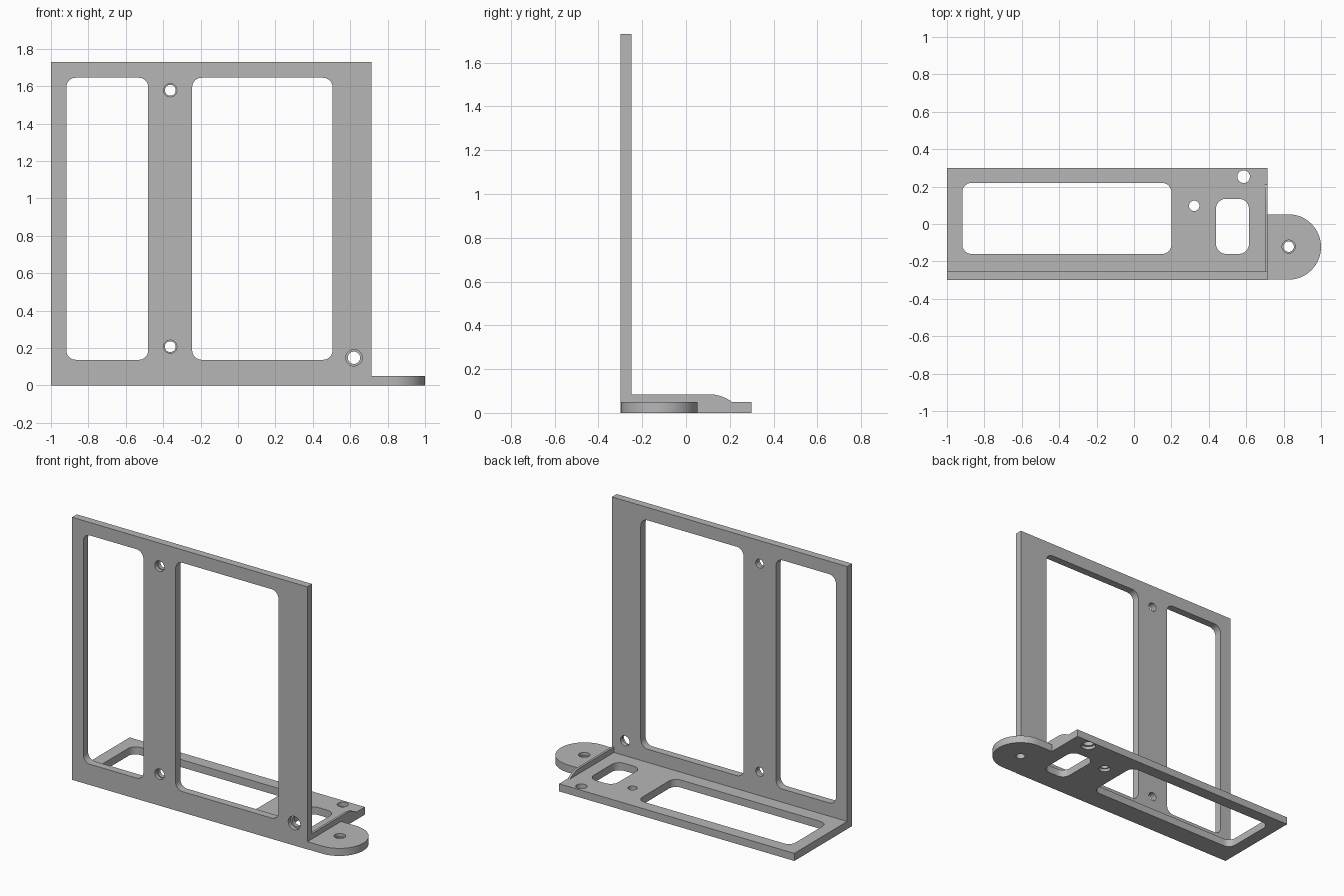
import bpy, bmesh, math
from mathutils import Vector

if "Cube" in bpy.data.objects:
    bpy.data.objects.remove(bpy.data.objects["Cube"])

grey = bpy.data.materials.new("light_grey")
grey.diffuse_color = (0.47, 0.47, 0.47, 1)
grey.use_nodes = True
grey.node_tree.nodes["Principled BSDF"].inputs["Base Color"].default_value = grey.diffuse_color

AXES = {'x': lambda a, b, t: (t, a, b),
        'y': lambda a, b, t: (a, t, b),
        'z': lambda a, b, t: (a, b, t)}


def arc(cx, cy, r, a0, a1, n):
    return [(cx + r * math.cos(math.radians(a0 + (a1 - a0) * i / n)),
             cy + r * math.sin(math.radians(a0 + (a1 - a0) * i / n))) for i in range(n + 1)]


def rect(x0, x1, y0, y1):
    return [(x0, y0), (x1, y0), (x1, y1), (x0, y1)]


def round_rect(x0, x1, y0, y1, r):
    return (arc(x1 - r, y1 - r, r, 0, 90, 8) + arc(x0 + r, y1 - r, r, 90, 180, 8)
            + arc(x0 + r, y0 + r, r, 180, 270, 8) + arc(x1 - r, y0 + r, r, 270, 360, 8))


def circle(x, y, r):
    return arc(x, y, r, 0, 360, 32)[:-1]


def prism(name, outline, lo, hi, axis):
    """Extrude a 2D outline along an axis from lo to hi."""
    bm = bmesh.new()
    face = bm.faces.new([bm.verts.new(AXES[axis](a, b, lo)) for a, b in outline])
    out = bmesh.ops.extrude_face_region(bm, geom=[face], use_keep_orig=True)
    verts = [g for g in out['geom'] if isinstance(g, bmesh.types.BMVert)]
    bmesh.ops.translate(bm, verts=verts, vec=Vector(AXES[axis](0, 0, hi - lo)))
    bmesh.ops.recalc_face_normals(bm, faces=bm.faces)
    mesh = bpy.data.meshes.new(name)
    bm.to_mesh(mesh)
    bm.free()
    mesh.materials.append(grey)
    ob = bpy.data.objects.new(name, mesh)
    bpy.context.collection.objects.link(ob)
    return ob


def activate(ob):
    bpy.ops.object.select_all(action='DESELECT')
    ob.select_set(True)
    bpy.context.view_layer.objects.active = ob


def cut(ob, outline, lo, hi, axis):
    cutter = prism("cutter", outline, lo, hi, axis)
    cutter.hide_render = True
    mod = ob.modifiers.new("cut", 'BOOLEAN')
    mod.operation, mod.solver, mod.object = 'DIFFERENCE', 'EXACT', cutter
    activate(ob)
    bpy.ops.object.modifier_apply(modifier=mod.name)
    bpy.data.objects.remove(cutter)


T = 0.05          # plate thickness
EDGE = 0.715      # right end of the plates

# Upright plate with two windows and three holes counterbored from the front
wall = prism("upright_plate", rect(-1, EDGE, 0, 1.73), -0.3, -0.3 + T, 'y')
for x0, x1 in ((-0.918, -0.48), (-0.245, 0.505)):
    cut(wall, round_rect(x0, x1, 0.137, 1.645, 0.05), -0.4, -0.1, 'y')
for x, z, r, bore in ((-0.362, 1.578, 0.029, 0.035), (-0.362, 0.207, 0.029, 0.035),
                      (0.62, 0.148, 0.033, 0.044)):
    cut(wall, circle(x, z, r), -0.4, -0.1, 'y')
    cut(wall, circle(x, z, bore), -0.4, -0.275, 'y')

# Base plate with window, slot and two holes counterbored from below
base = prism("base_plate", rect(-1, EDGE, -0.25, 0.3), 0, T, 'z')
cut(base, round_rect(-0.918, 0.2, -0.16, 0.22, 0.05), -0.1, 0.2, 'z')
cut(base, round_rect(0.438, 0.615, -0.16, 0.135, 0.055), -0.1, 0.2, 'z')
for x, y, r, bore in ((0.322, 0.097, 0.028, 0.036), (0.586, 0.253, 0.034, 0.046)):
    cut(base, circle(x, y, r), -0.1, 0.2, 'z')
    cut(base, circle(x, y, bore), -0.1, 0.02, 'z')

# Rounded side tab with a hole counterbored from above
tab = prism("side_tab", [(EDGE, -0.298)] + arc(0.825, -0.123, 0.175, -90, 90, 32)
            + [(EDGE, 0.052)], 0, T, 'z')
cut(tab, circle(0.827, -0.121, 0.028), -0.1, 0.2, 'z')
cut(tab, circle(0.827, -0.121, 0.035), 0.03, 0.2, 'z')

# Low stiffening rib along the right edge, curving down towards the back
rib = prism("edge_rib", [(-0.25, T), (0.21, T)] + arc(0.105, -0.09, 0.175, 53.2, 90, 10)[1:]
            + [(-0.25, 0.085)], 0.7, EDGE, 'x')

for ob in (wall, base, tab, rib):
    activate(ob)
    bpy.ops.object.shade_smooth_by_angle(angle=math.radians(30))
